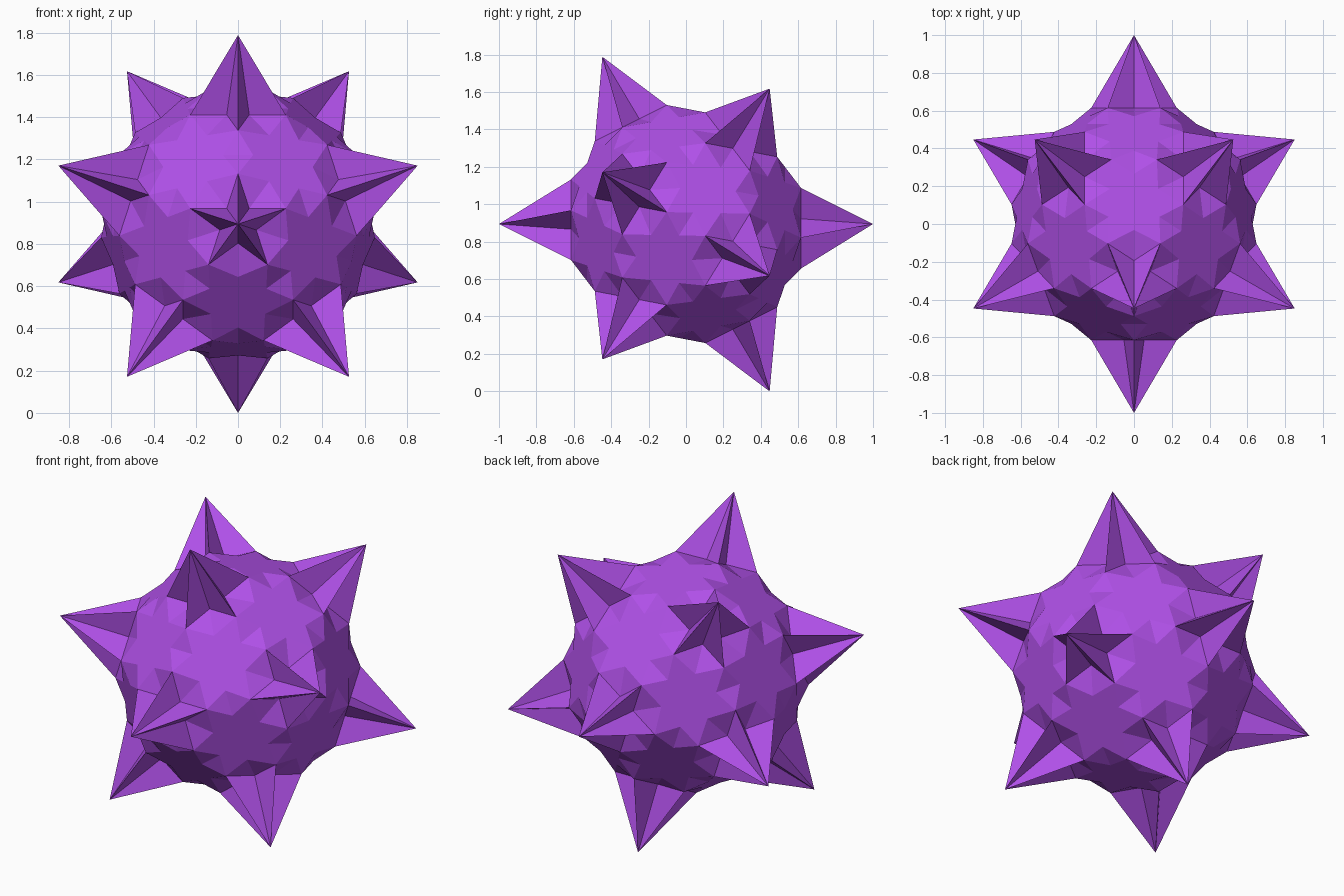
import bpy, math
from itertools import combinations, permutations
from mathutils import Vector

if "Cube" in bpy.data.objects:
    bpy.data.objects.remove(bpy.data.objects["Cube"])

# Size ratios: snub star body (edge E) with equilateral star pyramids, tip radius 1
E = 0.4523
PLANE = 1.3600 * E        # distance of each star base from the centre
STAR_R = 0.5257 * E       # radius of each five-pointed star base
CENTRE = Vector((0, 0, 2 / math.sqrt(5)))

# Twelve spike tips: icosahedron corners with one axis along y
tips = [Vector((0, -1, 0)), Vector((0, 1, 0))]
for k in range(5):
    a = math.radians(90 + 72 * k)
    v = Vector((math.cos(a) * 2, -1, math.sin(a) * 2)) / math.sqrt(5)
    tips += [v, -v]


def near(i, j):
    return i != j and tips[i].dot(tips[j]) > 0.4


# Star points: one for each tip, aimed at each neighbouring tip
points = {}
for i, j in permutations(range(12), 2):
    if near(i, j):
        side = (tips[j] - tips[i] * tips[i].dot(tips[j])).normalized()
        points[i, j] = tips[i] * PLANE + side * STAR_R

body, spikes = [], []

# Hexagram faces: two crossed triangles on each threefold axis
for i, j, k in combinations(range(12), 3):
    if near(i, j) and near(j, k) and near(i, k):
        body.append(((i, j), (j, k), (k, i)))
        body.append(((j, i), (k, j), (i, k)))

# Snub triangles along star edges, and the crossing sides of the spikes
for i, j in points:
    k, l = [m for m in range(12) if near(m, i) and near(m, j)]
    body.append(((i, k), (i, l), (j, i)))
    spikes.append(((i, k), (i, l), i))

mat = bpy.data.materials.new("purple")
mat.diffuse_color = (0.43, 0.08, 0.80, 1)
mat.use_nodes = True
mat.node_tree.nodes["Principled BSDF"].inputs["Base Color"].default_value = mat.diffuse_color


def build(name, tris):
    keys = list(dict.fromkeys(key for t in tris for key in t))
    pos = {key: points[key] if isinstance(key, tuple) else tips[key] for key in keys}
    faces = []
    for a, b, c in tris:
        normal = (pos[b] - pos[a]).cross(pos[c] - pos[a])
        if normal.dot(pos[a]) < 0:      # wind outward
            b, c = c, b
        faces.append([keys.index(q) for q in (a, b, c)])
    mesh = bpy.data.meshes.new(name)
    mesh.from_pydata([pos[q] + CENTRE for q in keys], [], faces)
    mesh.materials.append(mat)
    bpy.context.collection.objects.link(bpy.data.objects.new(name, mesh))


build("star_body", body)
build("star_spikes", spikes)
